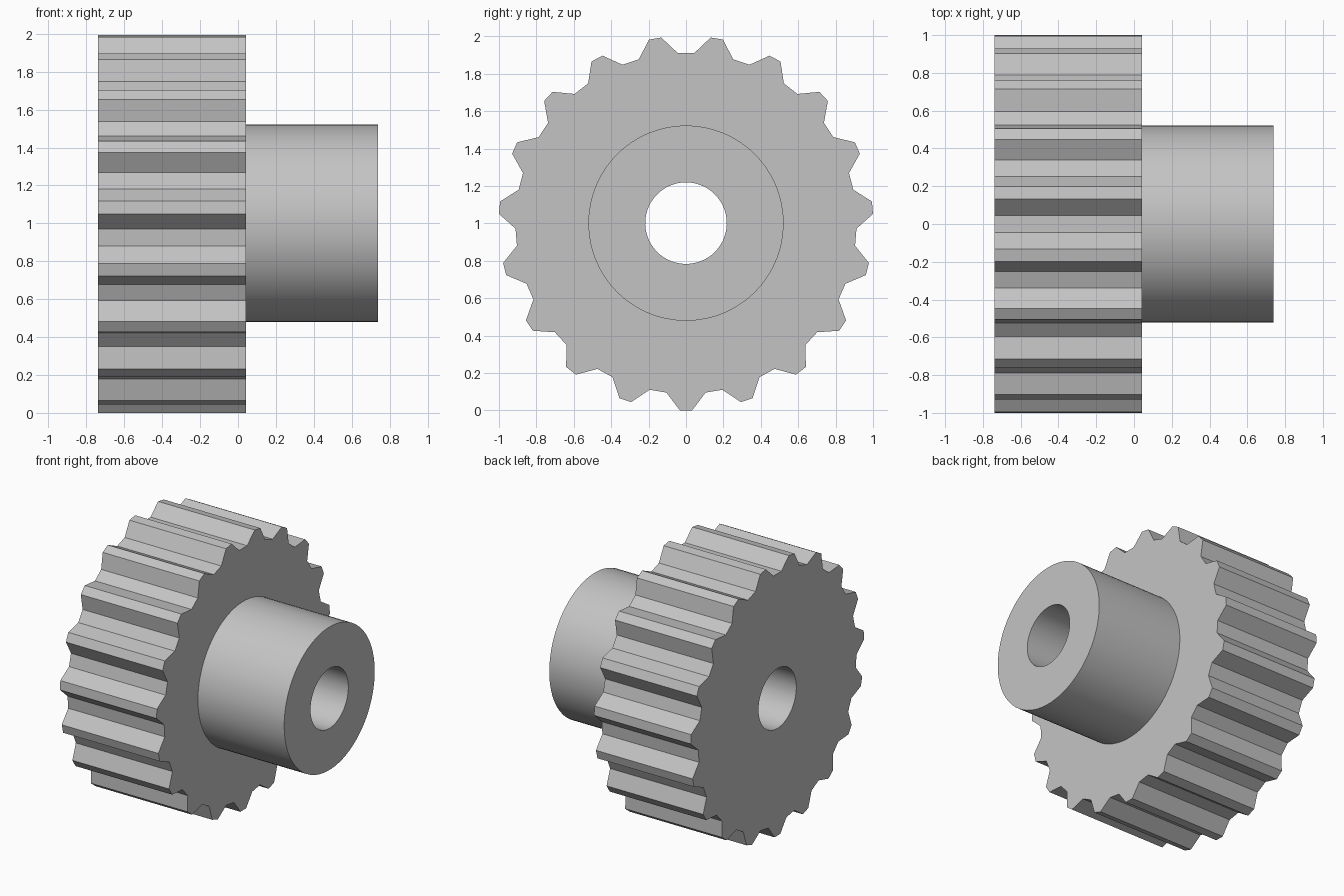
import bpy, bmesh
from math import sin, cos, radians

if "Cube" in bpy.data.objects:
    bpy.data.objects.remove(bpy.data.objects["Cube"], do_unlink=True)

TEETH = 19
TIP_R, ROOT_R, HUB_R, BORE_R = 1.001, 0.912, 0.522, 0.218
BACK, STEP, END = -0.738, 0.042, 0.738
AXIS_Z = TIP_R

# Angles of one tooth's corners, repeated round the wheel from the bottom tooth
CORNERS = [(-6.6, ROOT_R), (-1.9, TIP_R), (1.9, TIP_R), (6.6, ROOT_R)]
OUTLINE = [(radians(180 + t * 360 / TEETH + a), r)
           for t in range(TEETH) for a, r in CORNERS]

steel = bpy.data.materials.new("light grey steel")
steel.use_nodes = True
grey = (0.55, 0.55, 0.55, 1)
steel.diffuse_color = grey
steel.node_tree.nodes["Principled BSDF"].inputs["Base Color"].default_value = grey


def ring(x, radius=None):
    """Circle of the given radius, or the toothed outline when none is given."""
    return [(x, (radius or r) * sin(a), AXIS_Z + (radius or r) * cos(a))
            for a, r in OUTLINE]


def loft(name, rings):
    """Skin consecutive rings into one surface."""
    bm = bmesh.new()
    loops = [[bm.verts.new(p) for p in pts] for pts in rings]
    n = len(OUTLINE)
    for lo, hi in zip(loops, loops[1:]):
        for i in range(n):
            j = (i + 1) % n
            bm.faces.new((lo[i], hi[i], hi[j], lo[j]))
    mesh = bpy.data.meshes.new(name)
    bm.to_mesh(mesh)
    bm.free()
    mesh.materials.append(steel)
    obj = bpy.data.objects.new(name, mesh)
    bpy.context.collection.objects.link(obj)
    bpy.ops.object.select_all(action='DESELECT')
    obj.select_set(True)
    bpy.context.view_layer.objects.active = obj
    bpy.ops.object.shade_smooth_by_angle(angle=radians(30))
    return obj


# Toothed wheel: back face, teeth, and front face up to the hub
loft("toothed_wheel", [ring(BACK, BORE_R), ring(BACK), ring(STEP), ring(STEP, HUB_R)])

# Hub: outer wall, end face, and the bore running right through the wheel
loft("hub_with_bore", [ring(STEP, HUB_R), ring(END, HUB_R), ring(END, BORE_R), ring(BACK, BORE_R)])
